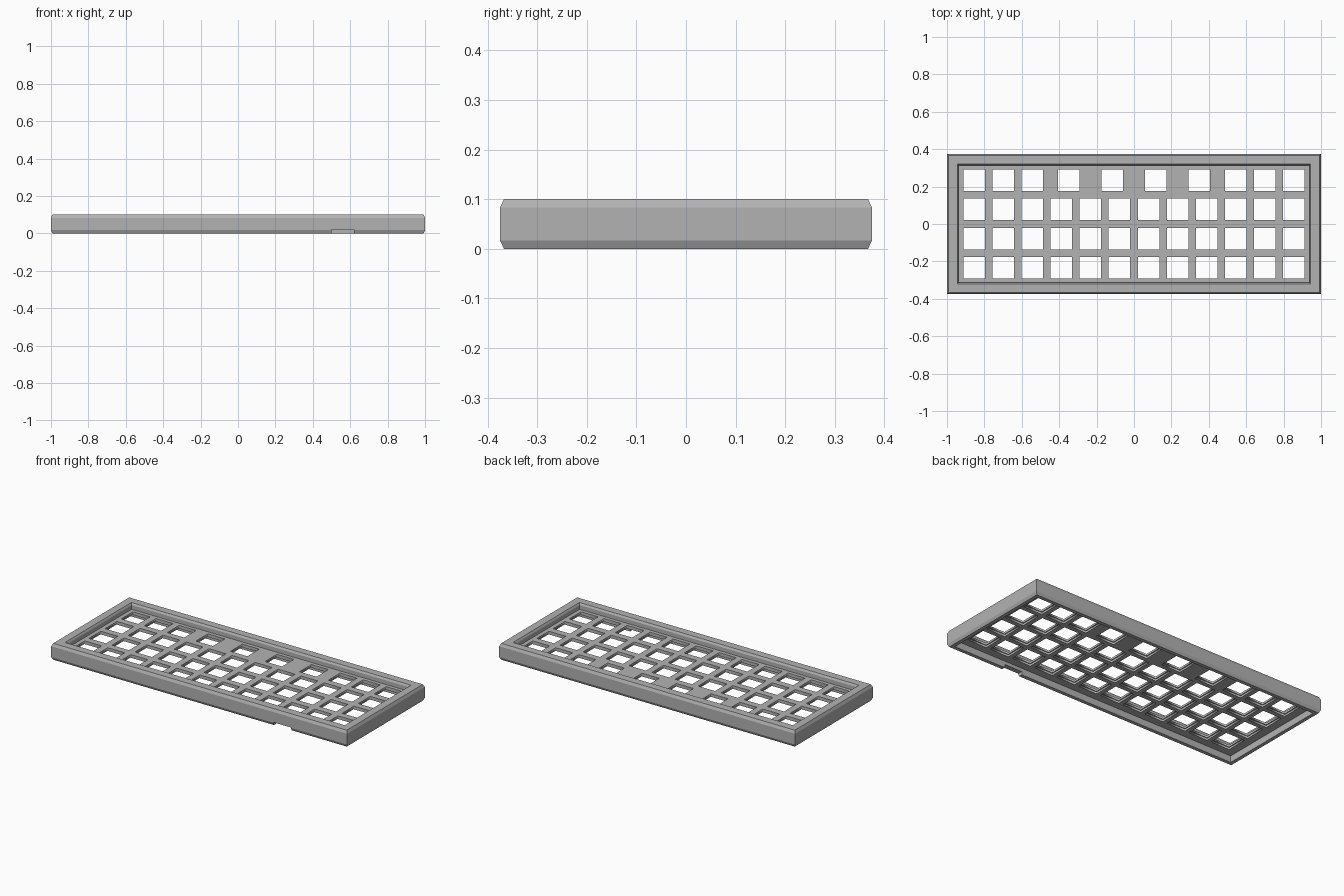
import bpy
import bmesh

cube = bpy.data.objects.get("Cube")
if cube:
    bpy.data.objects.remove(cube, do_unlink=True)

HALF_X, HALF_Y, HEIGHT = 1.0, 0.375, 0.1
PITCH = 0.1555
COLUMNS = 12

grey = bpy.data.materials.new("case grey")
grey.use_nodes = True
colour = (0.45, 0.45, 0.45, 1)
grey.diffuse_color = colour
grey.node_tree.nodes["Principled BSDF"].inputs["Base Color"].default_value = colour


def add_mesh(name, bm):
    bmesh.ops.recalc_face_normals(bm, faces=bm.faces)
    mesh = bpy.data.meshes.new(name)
    bm.to_mesh(mesh)
    bm.free()
    mesh.materials.append(grey)
    obj = bpy.data.objects.new(name, mesh)
    bpy.context.collection.objects.link(obj)
    return obj


def rectangle(cx, cy, hx, hy):
    return [(cx - hx, cy - hy), (cx + hx, cy - hy),
            (cx + hx, cy + hy), (cx - hx, cy + hy)]


def frame(name, profile):
    """Sweep a closed (inset, height) profile around the rectangular outline."""
    bm = bmesh.new()
    rings = [[bm.verts.new((x, y, z)) for x, y in
              rectangle(0, 0, HALF_X - inset, HALF_Y - inset)]
             for inset, z in profile]
    for a, b in zip(rings, rings[1:] + rings[:1]):
        for i in range(4):
            j = (i + 1) % 4
            bm.faces.new((a[i], a[j], b[j], b[i]))
    return add_mesh(name, bm)


def pierced_plate(name, outline, holes, bottom, top):
    """Fill an outline around its holes and give it thickness."""
    curve = bpy.data.curves.new(name, "CURVE")
    curve.dimensions = "2D"
    curve.fill_mode = "BOTH"
    curve.extrude = (top - bottom) / 2
    for points in [outline] + holes:
        spline = curve.splines.new("POLY")
        spline.points.add(len(points) - 1)
        for point, (x, y) in zip(spline.points, points):
            point.co = (x, y, 0, 1)
        spline.use_cyclic_u = True
    temp = bpy.data.objects.new(name + " outline", curve)
    bpy.context.collection.objects.link(temp)
    depsgraph = bpy.context.evaluated_depsgraph_get()
    mesh = bpy.data.meshes.new_from_object(temp.evaluated_get(depsgraph))
    bpy.data.objects.remove(temp, do_unlink=True)
    bm = bmesh.new()
    bm.from_mesh(mesh)
    bpy.data.meshes.remove(mesh)
    bmesh.ops.remove_doubles(bm, verts=bm.verts, dist=0.0001)
    bmesh.ops.translate(bm, verts=bm.verts, vec=(0, 0, (top + bottom) / 2))
    return add_mesh(name, bm)


# Case wall with chamfered edges, and a recess below the plate
case_wall = frame("case_wall", [
    (0.008, 0.0), (0.0, 0.017), (0.0, HEIGHT - 0.017), (0.008, HEIGHT),
    (0.055, HEIGHT), (0.062, HEIGHT - 0.012), (0.062, 0.04), (0.03, 0.04),
    (0.03, 0.0)])

# Cable notch under the front wall
bm = bmesh.new()
bmesh.ops.create_cube(bm, size=1)
bmesh.ops.scale(bm, verts=bm.verts, vec=(0.12, 0.1, 0.04))
bmesh.ops.translate(bm, verts=bm.verts, vec=(0.56, -HALF_Y, 0))
notch = add_mesh("notch_cutter", bm)
notch.hide_render = True
notch.hide_set(True)
cut = case_wall.modifiers.new("notch", "BOOLEAN")
cut.operation = "DIFFERENCE"
cut.solver = "EXACT"
cut.object = notch

# Switch positions: three full rows, and a back row with wider middle keys
full_row = [(i - (COLUMNS - 1) / 2) * PITCH for i in range(COLUMNS)]
back_row = full_row[:3] + [k * 1.5 * PITCH for k in (-1.5, -0.5, 0.5, 1.5)] + full_row[-3:]
centres = [(x, (row - 1.5) * PITCH)
           for row in range(4) for x in (back_row if row == 3 else full_row)]


def holes(size):
    return [rectangle(x, y, size / 2, size / 2) for x, y in centres]


# Switch plate, with a backing layer that has wider clearance holes
pierced_plate("switch_plate", rectangle(0, 0, 0.94, 0.315), holes(0.115), 0.051, 0.063)
pierced_plate("plate_backing", rectangle(0, 0, 0.969, 0.344), holes(0.127), 0.04, 0.051)
